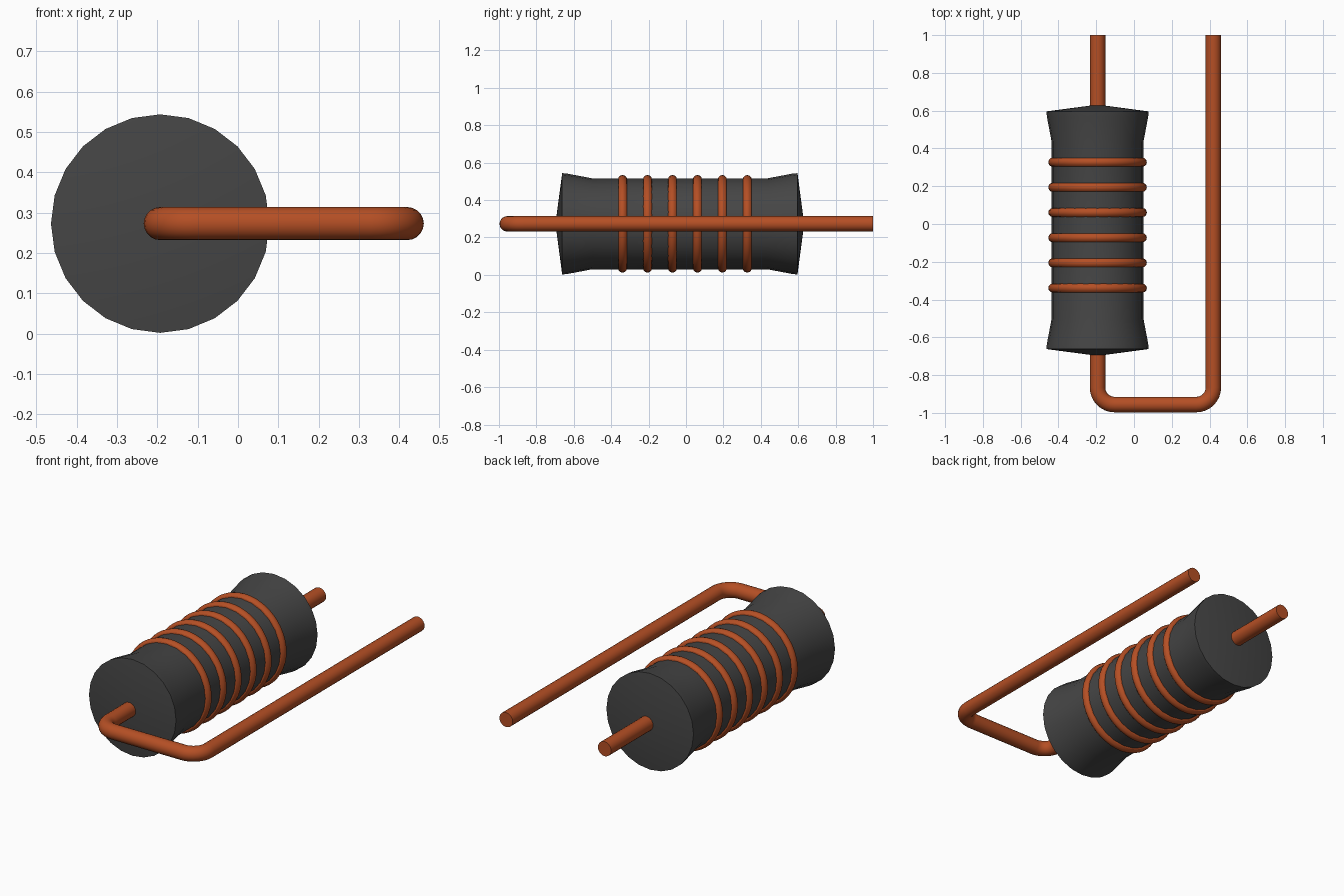
import bpy, bmesh, math
from mathutils import Matrix, Vector

cube = bpy.data.objects.get("Cube")
if cube:
    bpy.data.objects.remove(cube, do_unlink=True)

AXIS_X, AXIS_Z = -0.193, 0.273
MID_Y = -0.033
WIRE_R = 0.041


def material(name, rgb):
    m = bpy.data.materials.new(name)
    m.use_nodes = True
    m.diffuse_color = (*rgb, 1)
    m.node_tree.nodes["Principled BSDF"].inputs["Base Color"].default_value = (*rgb, 1)
    return m


charcoal = material("charcoal grey", (0.06, 0.06, 0.06))
copper = material("copper orange", (0.46, 0.078, 0.018))


def finish(obj, mat, angle=30):
    obj.data.materials.clear()
    obj.data.materials.append(mat)
    bpy.ops.object.select_all(action='DESELECT')
    obj.select_set(True)
    bpy.context.view_layer.objects.active = obj
    bpy.ops.object.shade_smooth_by_angle(angle=math.radians(angle))


def revolve(name, profile, sides, mat, closed=False):
    """Spin (radius, y) points around the body axis."""
    bm = bmesh.new()
    verts = [bm.verts.new((r, y, 0)) for r, y in profile]
    edges = [bm.edges.new(p) for p in zip(verts, verts[1:])]
    if closed:
        edges.append(bm.edges.new((verts[-1], verts[0])))
    bmesh.ops.spin(bm, geom=verts + edges, cent=(0, 0, 0), axis=(0, 1, 0),
                   angle=math.tau, steps=sides, use_merge=True)
    bmesh.ops.remove_doubles(bm, verts=bm.verts, dist=1e-5)
    bmesh.ops.recalc_face_normals(bm, faces=bm.faces)
    mesh = bpy.data.meshes.new(name)
    bm.to_mesh(mesh)
    bm.free()
    obj = bpy.data.objects.new(name, mesh)
    obj.location = (AXIS_X, 0, AXIS_Z)
    bpy.context.collection.objects.link(obj)
    finish(obj, mat)
    return obj


# Flared body with shallow cone ends
half = [(0, 0.665), (0.271, 0.629), (0.268, 0.6), (0.243, 0.468)]
profile = [(r, MID_Y + y) for r, y in half]
profile += [(r, MID_Y - y) for r, y in reversed(half)]
revolve("resistor_body", profile, 24, charcoal)

# Winding rings
for i in range(6):
    y = -0.339 + i * 0.1333
    section = [(0.237 + 0.024 * math.cos(a), y + 0.024 * math.sin(a))
               for a in (math.tau * k / 12 for k in range(12))]
    revolve(f"winding_ring_{i + 1}", section, 48, copper, closed=True)

# Bent lead wire: straight runs joined by two rounded corners
LEG_X, FRONT_Y, BEND = 0.42, -0.956, 0.09
path = [Vector((AXIS_X, 1, AXIS_Z))]
for cx, start in ((AXIS_X + BEND, math.pi), (LEG_X - BEND, 1.5 * math.pi)):
    for k in range(9):
        a = start + k * math.pi / 16
        path.append(Vector((cx + BEND * math.cos(a),
                            FRONT_Y + BEND + BEND * math.sin(a), AXIS_Z)))
path.append(Vector((LEG_X, 1, AXIS_Z)))

bm = bmesh.new()
SIDES = 20
rings = []
for i, p in enumerate(path):
    tangent = (path[min(i + 1, len(path) - 1)] - path[max(i - 1, 0)]).normalized()
    if i in (0, 1):
        tangent = Vector((0, -1, 0))
    elif i >= len(path) - 2:
        tangent = Vector((0, 1, 0))
    side = tangent.cross(Vector((0, 0, 1)))
    rings.append([bm.verts.new(p + WIRE_R * (side * math.cos(a) + Vector((0, 0, math.sin(a)))))
                  for a in (math.tau * k / SIDES for k in range(SIDES))])
for r0, r1 in zip(rings, rings[1:]):
    for k in range(SIDES):
        n = (k + 1) % SIDES
        bm.faces.new((r0[k], r0[n], r1[n], r1[k]))
bm.faces.new(rings[0])
bm.faces.new(rings[-1])
bmesh.ops.recalc_face_normals(bm, faces=bm.faces)
mesh = bpy.data.meshes.new("lead_wire")
bm.to_mesh(mesh)
bm.free()
wire = bpy.data.objects.new("lead_wire", mesh)
bpy.context.collection.objects.link(wire)
finish(wire, copper, 40)
